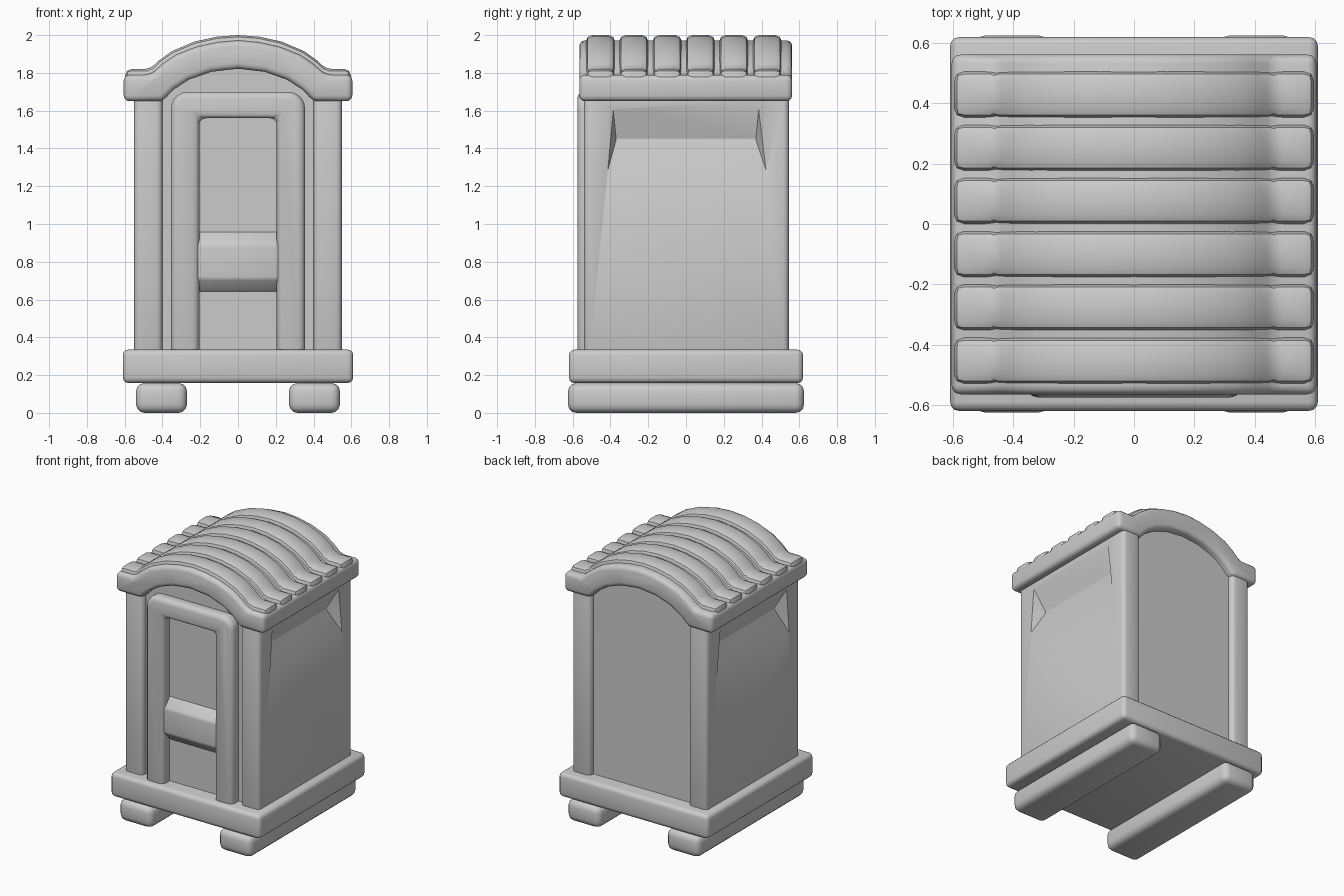
import bpy, bmesh, math
from mathutils import Vector

if "Cube" in bpy.data.objects:
    bpy.data.objects.remove(bpy.data.objects["Cube"])


def finish(ob, bevel=0.0, segs=3, cutter=None):
    """Bake bevel and optional cut, then smooth by angle."""
    bpy.ops.object.select_all(action='DESELECT')
    ob.select_set(True)
    bpy.context.view_layer.objects.active = ob
    if bevel:
        m = ob.modifiers.new("Bevel", 'BEVEL')
        m.width, m.segments = bevel, segs
        m.limit_method, m.angle_limit = 'ANGLE', math.radians(32)
        m.use_clamp_overlap = False
        bpy.ops.object.modifier_apply(modifier=m.name)
    if cutter:
        m = ob.modifiers.new("Cut", 'BOOLEAN')
        m.operation, m.object, m.solver = 'DIFFERENCE', cutter, 'EXACT'
        bpy.ops.object.modifier_apply(modifier=m.name)
        bpy.data.objects.remove(cutter)
    bpy.ops.object.shade_smooth_by_angle(angle=math.radians(32))
    return ob


def to_object(name, bm):
    bmesh.ops.recalc_face_normals(bm, faces=bm.faces)
    me = bpy.data.meshes.new(name)
    bm.to_mesh(me)
    bm.free()
    ob = bpy.data.objects.new(name, me)
    bpy.context.collection.objects.link(ob)
    return ob


def prism(name, pts, a, b, axis='y'):
    """Extrude an (x,z) profile along y, or a (y,z) profile along x."""
    bm = bmesh.new()
    put = (lambda p: (p[0], a, p[1])) if axis == 'y' else (lambda p: (a, p[0], p[1]))
    face = bm.faces.new([bm.verts.new(put(p)) for p in pts])
    geo = bmesh.ops.extrude_face_region(bm, geom=[face])['geom']
    step = Vector((0, b - a, 0)) if axis == 'y' else Vector((b - a, 0, 0))
    bmesh.ops.translate(bm, vec=step, verts=[g for g in geo if isinstance(g, bmesh.types.BMVert)])
    return to_object(name, bm)


def box(name, x0, x1, y0, y1, z0, z1):
    return prism(name, [(x0, z0), (x1, z0), (x1, z1), (x0, z1)], y0, y1)


def hull(name, pts):
    bm = bmesh.new()
    for p in pts:
        bm.verts.new(p)
    bmesh.ops.convex_hull(bm, input=bm.verts)
    return to_object(name, bm)


def sym(half):
    """Mirror a half profile that runs from the right side to x = 0."""
    return half + [(-x, z) for x, z in reversed(half) if x > 0]


# Skids and floor slab
for s, side in ((1, "right"), (-1, "left")):
    x0, x1 = sorted((s * 0.27, s * 0.54))
    finish(box(f"{side}_skid", x0, x1, -0.625, 0.625, 0, 0.158), 0.045)
finish(box("floor_slab", -0.61, 0.61, -0.62, 0.62, 0.158, 0.335), 0.03)

# Side walls with tapered vent recesses
for s, side in ((1, "right"), (-1, "left")):
    x0, x1 = sorted((s * 0.40, s * 0.55))
    wall = box(f"{side}_wall", x0, x1, -0.54, 0.545, 0.3, 1.70)
    rim = [(-0.415, 1.28), (0.425, 1.28), (0.385, 1.61), (-0.385, 1.61)]
    floor = [(-0.37, 1.445), (0.37, 1.445), (0.37, 1.455), (-0.37, 1.455)]
    pts = [(s * x, y, z) for x in (0.552, 0.62) for y, z in rim]
    pts += [(s * 0.46, y, z) for y, z in floor]
    cutter = hull("vent_cutter", pts)
    cutter.hide_render = True
    finish(wall, 0.03, 3, cutter)

# Core forming front and back panels, arched at the top
core = sym([(0.43, 0.3), (0.43, 1.68), (0.34, 1.77), (0.2, 1.85), (0, 1.88)])
finish(prism("front_and_back_panels", core, -0.50, 0.505))

# Door frame
corner = [(0.265 + 0.09 * math.cos(t), 1.61 + 0.09 * math.sin(t))
          for t in (math.pi / 2 * i / 5 for i in range(6))]
right = [(0.205, 0.3), (0.355, 0.3)] + corner
outline = right + [(-x, z) for x, z in reversed(right)] + [(-0.205, 1.56), (0.205, 1.56)]
finish(prism("door_frame", outline, -0.575, -0.47), 0.035)

# Door cross band with sloped edges
band = [(-0.48, 0.64), (-0.50, 0.64), (-0.56, 0.71), (-0.56, 0.89), (-0.50, 0.96), (-0.48, 0.96)]
finish(prism("door_band", band, -0.225, 0.225, 'x'), 0.012, 2)

# Arched roof shell with flat eaves
outer = [(0.605, 1.65), (0.605, 1.79), (0.465, 1.79), (0.40, 1.847), (0.33, 1.895),
         (0.22, 1.938), (0.11, 1.962), (0, 1.972)]
inner = [(-0.40, 1.65), (-0.34, 1.712), (-0.26, 1.764), (-0.14, 1.806), (0, 1.822)]
shell = sym(outer) + inner + [(-x, z) for x, z in reversed(inner[:-1])]
finish(prism("roof_shell", shell, -0.565, 0.562), 0.03)

# Raised roof ribs
top = [(0.597, 1.74), (0.597, 1.82), (0.465, 1.82), (0.42, 1.865), (0.35, 1.915),
       (0.23, 1.966), (0.11, 1.992), (0, 2.0)]
under = [(-0.45, 1.74), (-0.36, 1.80), (-0.24, 1.85), (0, 1.89)]
rib = sym(top) + under + [(-x, z) for x, z in reversed(under[:-1])]
for i in range(6):
    y = -0.453 + i * 0.1765
    finish(prism(f"roof_rib_{i + 1}", rib, y - 0.077, y + 0.077), 0.033, 2)
